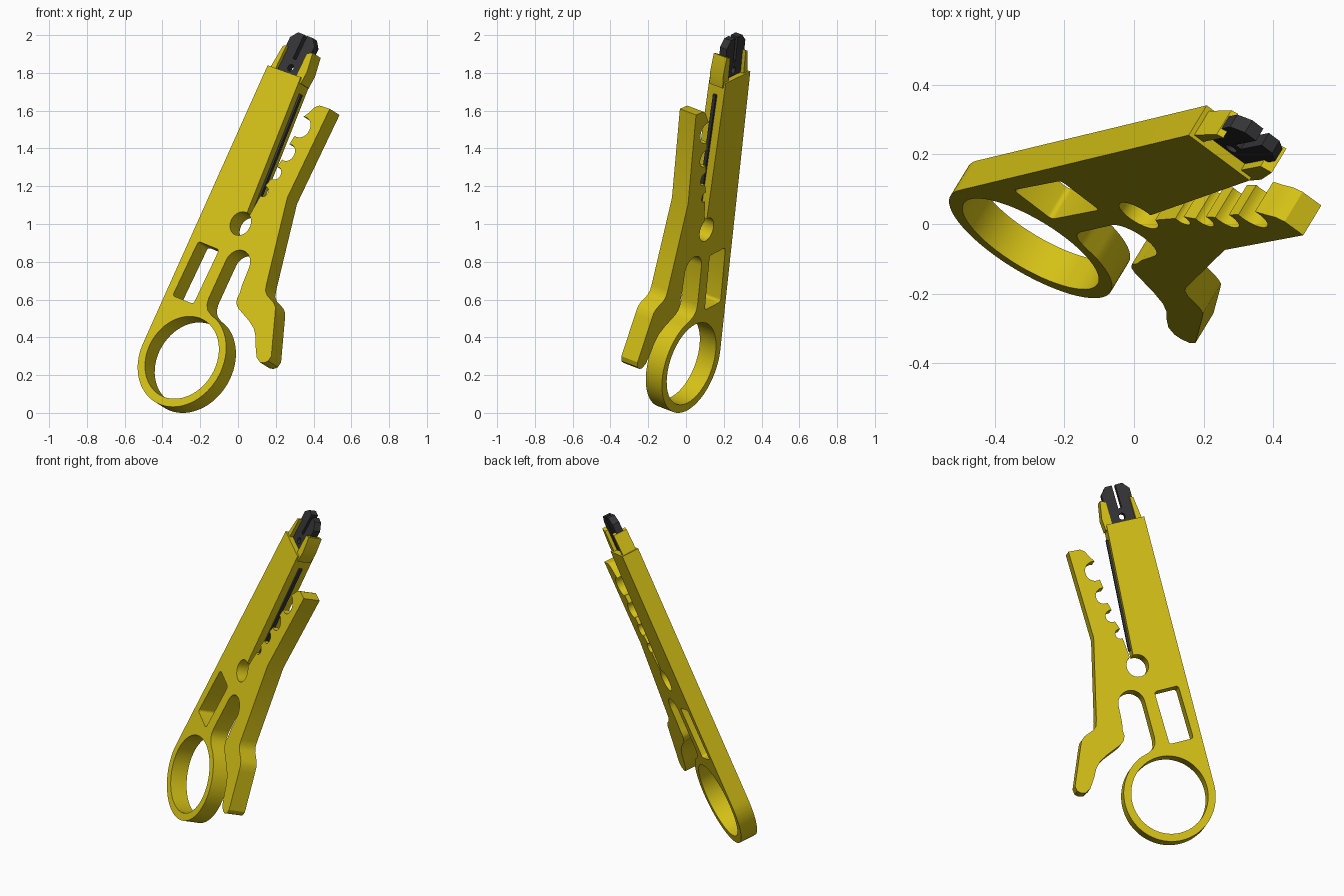
import bpy
from math import cos, sin, radians
from mathutils import Matrix, Vector

if "Cube" in bpy.data.objects:
    bpy.data.objects.remove(bpy.data.objects["Cube"])

# Tool is drawn flat (across, along), then tilted into place
n = Vector((.494, .813, -.309)).normalized()      # front to back
u = Vector((.427, .083, .899))
u = (u - n * u.dot(n)).normalized()               # along the tool
v = n.cross(u)                                    # across the tool
TILT = Matrix((v, u, -n)).transposed().to_4x4()
TILT.translation = (-.297, -.057, .293)           # ring centre, front face
T, WIDTH = .105, .973


def material(name, col):
    m = bpy.data.materials.new(name)
    m.diffuse_color = (*col, 1)
    m.use_nodes = True
    m.node_tree.nodes["Principled BSDF"].inputs["Base Color"].default_value = m.diffuse_color
    return m


YELLOW = material("yellow_plastic", (.66, .53, .008))
DARK = material("dark_metal", (.035, .035, .038))


def arc(cx, cy, r, a0, a1, k=16):
    return [(cx + r * cos(radians(a0 + (a1 - a0) * i / k)),
             cy + r * sin(radians(a0 + (a1 - a0) * i / k))) for i in range(k + 1)]


def circle(cx, cy, r, k=32):
    return arc(cx, cy, r, 0, 360, k)[:-1]


def plate(name, loops, front, back, mat):
    """Extrude a flat outline with holes between two depths."""
    cu = bpy.data.curves.new(name, 'CURVE')
    cu.dimensions, cu.fill_mode = '2D', 'BOTH'
    cu.extrude = (back - front) / 2
    for pts in loops:
        s = cu.splines.new('POLY')
        s.points.add(len(pts) - 1)
        for p, (b, a) in zip(s.points, pts):
            p.co = (b * WIDTH, a, 0, 1)
        s.use_cyclic_u = True
    tmp = bpy.data.objects.new(name + "_tmp", cu)
    bpy.context.collection.objects.link(tmp)
    dg = bpy.context.evaluated_depsgraph_get()
    me = bpy.data.meshes.new_from_object(tmp.evaluated_get(dg))
    bpy.data.objects.remove(tmp)
    me.name = name
    me.transform(TILT @ Matrix.Translation((0, 0, -(front + back) / 2)))
    me.materials.clear()
    me.materials.append(mat)
    ob = bpy.data.objects.new(name, me)
    bpy.context.collection.objects.link(ob)
    bpy.ops.object.select_all(action='DESELECT')
    ob.select_set(True)
    bpy.context.view_layer.objects.active = ob
    bpy.ops.object.shade_smooth_by_angle(angle=radians(30))
    return ob


# Body, hinge slit, notched lever and finger ring in one outline
outline = [(-.319, 1.613), (-.086, 1.62)]
outline += arc(-.03, .778, .066, 83, 422, 28)
for cx, cy, r in ((.018, .983, .029), (.037, 1.096, .036),
                  (.050, 1.222, .047), (.060, 1.375, .058)):
    outline += arc(cx, cy, r, -105, 105, 14)
outline += [(.068, 1.466), (.085, 1.50), (.11, 1.518), (.18, 1.522), (.178, .998),
            (.300, .53), (.312, .497), (.335, .477), (.395, .455), (.42, .435), (.437, .40),
            (.535, .185), (.53, .155), (.51, .138), (.485, .132), (.45, .15),
            (.41, .205), (.385, .25), (.35, .287), (.30, .315), (.20, .355),
            (.176, .373), (.163, .40), (.165, .43), (.155, .48)]
outline += arc(.068, .57, .08, 0, 180)
outline += [(-.008, .345), (.0, .31), (.02, .285), (.055, .268)]
outline += arc(0, 0, .275, 68, -180, 56)

window = []
for cx, cy, a0 in ((-.10, .59, 0), (-.217, .59, 90), (-.217, .303, 180), (-.10, .303, 270)):
    window += arc(cx, cy, .016, a0, a0 + 90, 4)
plate("body_with_lever", [outline, circle(0, 0, .23, 56), window], 0, T, YELLOW)

# Jaws beside the punch head
plate("left_jaw", [[(-.307, 1.59), (-.27, 1.59), (-.27, 1.75), (-.29, 1.74)]], .01, .095, YELLOW)
plate("right_jaw", [[(-.125, 1.59), (-.075, 1.59), (-.07, 1.66), (-.09, 1.765), (-.125, 1.75)]],
      .01, .095, YELLOW)

# Slotted punch head
head = [(-.285, 1.58), (-.115, 1.58), (-.112, 1.80), (-.147, 1.84), (-.188, 1.84),
        (-.188, 1.70), (-.210, 1.70), (-.210, 1.84), (-.253, 1.84), (-.288, 1.80)]
plate("punch_head", [head, circle(-.197, 1.65, .019, 20)], .032, .075, DARK)

# Cutting blade set into the side of the body
plate("side_blade", [[(-.06, .88), (-.012, .88), (-.066, 1.54), (-.11, 1.54)]], .043, .062, DARK)
